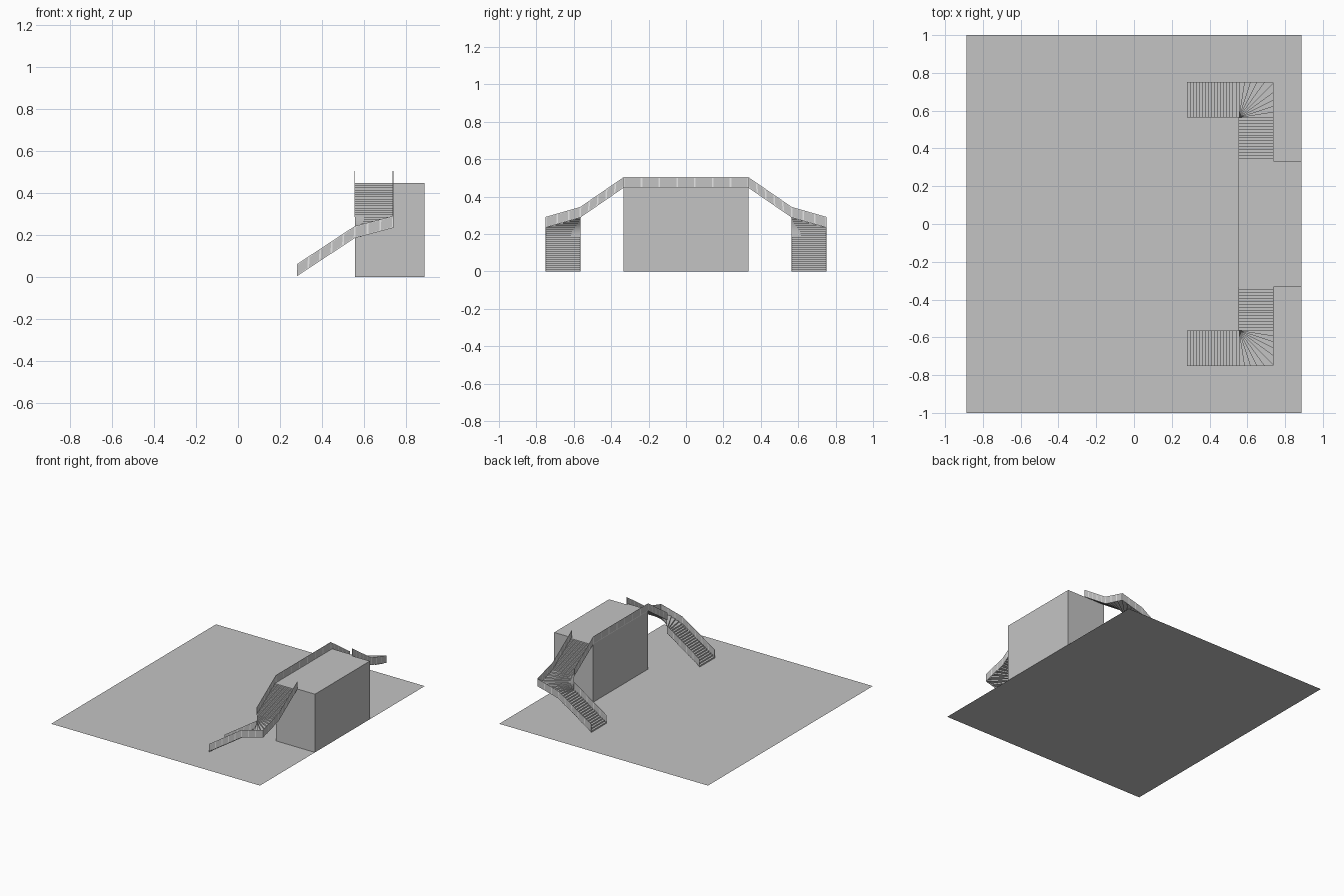
import bpy, bmesh, math
from mathutils import Vector

if "Cube" in bpy.data.objects:
    bpy.data.objects.remove(bpy.data.objects["Cube"])

def material(name, c):
    m = bpy.data.materials.new(name)
    m.diffuse_color = (c, c, c, 1)
    m.use_nodes = True
    m.node_tree.nodes["Principled BSDF"].inputs["Base Color"].default_value = m.diffuse_color
    return m

GREY = material("concrete grey", 0.55)
PANEL = material("panel grey", 0.55)
FRAME = material("rail white", 0.9)

# Main dimensions
X0, X1 = 0.555, 0.737          # upper flight width
Y0, Y1 = 0.333, 0.565          # upper flight run
YO = 0.75                      # outer edge of lower flight
XS = 0.28                      # foot of the lower flight
TOP, RAIL = 0.447, 0.057
N1, NW, N2 = 17, 10, 15        # steps in lower flight, winder, upper flight
RISE = TOP / (N1 + NW + N2)
Z1, Z2 = N1 * RISE, (N1 + NW) * RISE

def finish(name, bm, mats, mirror=False):
    me = bpy.data.meshes.new(name)
    bm.to_mesh(me)
    bm.free()
    ob = bpy.data.objects.new(name, me)
    bpy.context.collection.objects.link(ob)
    for m in mats:
        me.materials.append(m)
    if mirror:
        mod = ob.modifiers.new("mirror", 'MIRROR')
        mod.use_axis = (False, True, False)
        mod.use_mirror_merge = False
    return ob

def face(bm, pts, toward):
    """Add a flat face whose normal points along 'toward'."""
    f = bm.faces.new([bm.verts.new(p) for p in pts])
    f.normal_update()
    if f.normal.dot(Vector(toward)) < 0:
        f.normal_flip()
    return f

# Ground sheet
bm = bmesh.new()
face(bm, [(-.887, -1, 0), (.887, -1, 0), (.887, 1, 0), (-.887, 1, 0)], (0, 0, 1))
finish("ground_slab", bm, [GREY])

# Raised platform block, open underneath
bm = bmesh.new()
bmesh.ops.create_cube(bm, size=1)
for v in bm.verts:
    v.co = (X0 if v.co.x < 0 else .887, Y0 * 2 * v.co.y, TOP if v.co.z > 0 else 0)
bottom = [f for f in bm.faces if f.normal.z < -.5]
bmesh.ops.delete(bm, geom=bottom, context='FACES_ONLY')
finish("platform", bm, [GREY])

def stairs(name, lines, z, facing):
    """Zigzag sheet; lines are the successive riser lines (a, b) or tread outlines."""
    bm = bmesh.new()
    for (a, b), (c, d), mid in lines:
        top = z + RISE
        face(bm, [(*a, z), (*b, z), (*b, top), (*a, top)], facing(a, b))
        tread = [a, b] + mid + ([d] if c == a else [d, c])
        face(bm, [(*p, top) for p in tread], (0, 0, 1))
        z = top
    finish(name, bm, [GREY], True)

# Lower flight climbs along +x
xs = [XS + (X0 - XS) * i / N1 for i in range(N1 + 1)]
edge = [((x, Y1), (x, YO)) for x in xs]
stairs("lower_flight", [(edge[i], edge[i + 1], []) for i in range(N1)], 0,
       lambda a, b: (-1, 0, 0))

# Winder steps fan around the inner corner
def rim(t):
    s, c = math.sin(t), math.cos(t)
    k = min((X1 - X0) / max(s, 1e-6), (YO - Y1) / max(c, 1e-6))
    return (X0 + k * s, Y1 + k * c)
corner_t = math.atan2(X1 - X0, YO - Y1)
fan = []
for i in range(NW):
    t0, t1 = (math.pi / 2 * j / NW for j in (i, i + 1))
    mid = [(X1, YO)] if t0 + 1e-4 < corner_t < t1 - 1e-4 else []
    fan.append((((X0, Y1), rim(t0)), ((X0, Y1), rim(t1)), mid))
stairs("winder_steps", fan, Z1,
       lambda a, b: (-(b[1] - a[1]), b[0] - a[0], 0))

# Upper flight climbs towards the platform
ys = [Y1 + (Y0 - Y1) * i / N2 for i in range(N2 + 1)]
edge = [((X0, y), (X1, y)) for y in ys]
stairs("upper_flight", [(edge[i], edge[i + 1], []) for i in range(N2)], Z2,
       lambda a, b: (0, 1, 0))

def railing(name, p, q, n, mirror=True):
    """Thin railing of n panels, each inset in a light frame."""
    p, q, up = Vector(p), Vector(q), Vector((0, 0, RAIL))
    bm = bmesh.new()
    pts = [p.lerp(q, i / n) for i in range(n + 1)]
    lo = [bm.verts.new(v) for v in pts]
    hi = [bm.verts.new(v + up) for v in pts]
    cells = [bm.faces.new((lo[i], lo[i + 1], hi[i + 1], hi[i])) for i in range(n)]
    bm.normal_update()
    bmesh.ops.inset_individual(bm, faces=cells, thickness=.006)
    for f in bm.faces:
        f.material_index = 1
    for f in cells:
        f.material_index = 0
    ob = finish(name, bm, [PANEL, FRAME], mirror)
    sol = ob.modifiers.new("thickness", 'SOLIDIFY')
    sol.thickness, sol.offset = .003, 0

ZC = (Z1 + Z2) / 2
railing("lower_inner_rail", (XS, Y1, 0.005), (X0, Y1, Z1 + .005), 5)
railing("lower_outer_rail", (XS, YO, 0.005), (X0, YO, Z1 + .005), 5)
railing("winder_end_rail", (X0, YO, Z1 + .005), (X1, YO, ZC), 3)
railing("winder_side_rail", (X1, YO, ZC), (X1, Y1, Z2), 3)
railing("upper_outer_rail", (X1, Y1, Z2), (X1, Y0, TOP), 5)
railing("upper_inner_rail", (X0, Y1, Z2), (X0, Y0, TOP), 5)
railing("platform_rail", (X0, -Y0, TOP), (X0, Y0, TOP), 7, False)
